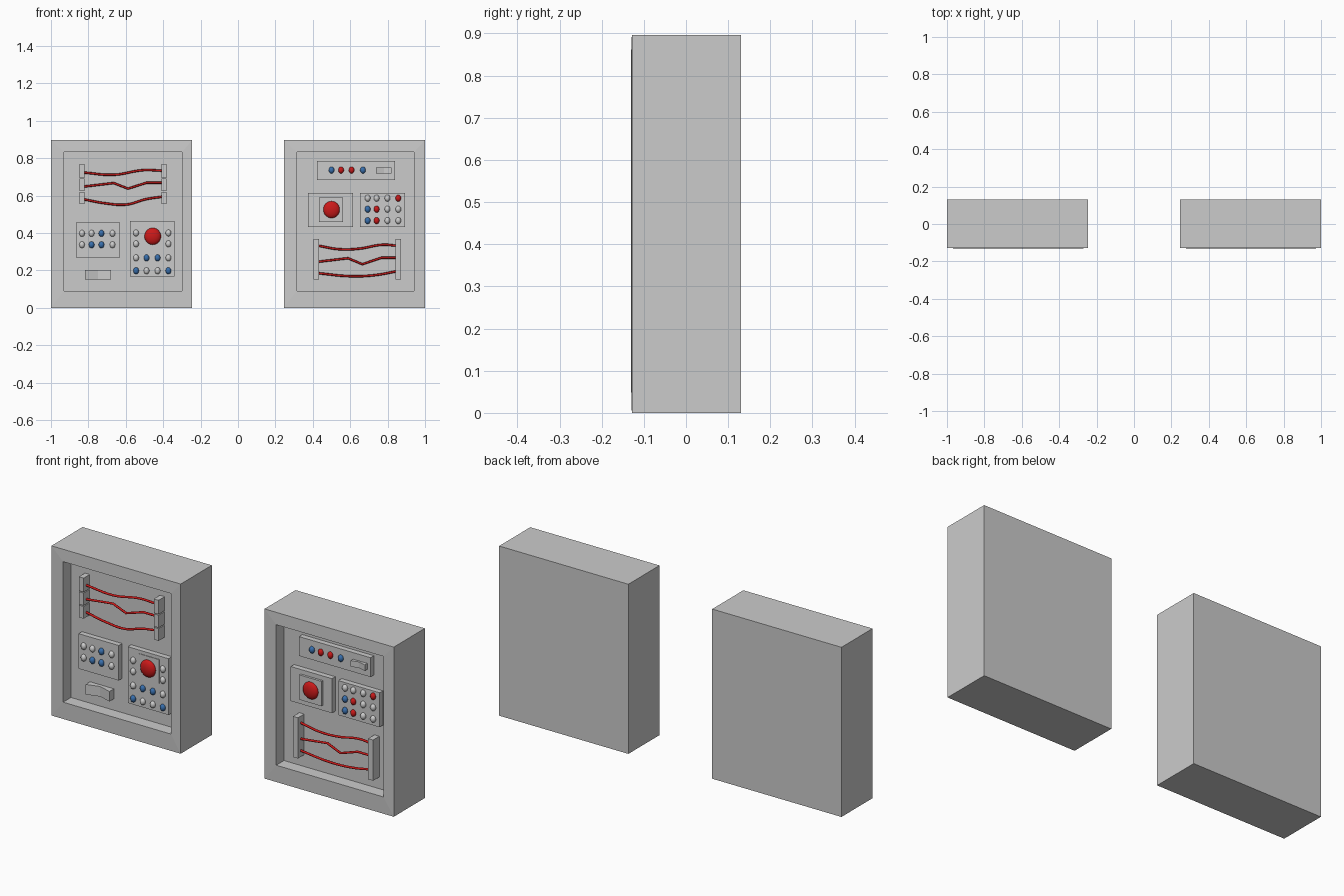
import bpy, bmesh
from mathutils import Matrix

if "Cube" in bpy.data.objects:
    bpy.data.objects.remove(bpy.data.objects["Cube"])

BACK = -0.066   # recess floor
PANEL = -0.094  # face of the button panels


def material(name, rgb):
    m = bpy.data.materials.new(name)
    m.diffuse_color = (*rgb, 1)
    m.use_nodes = True
    m.node_tree.nodes["Principled BSDF"].inputs["Base Color"].default_value = m.diffuse_color
    return m


RED = material("red", (0.6, 0.01, 0.01))
BLUE = material("blue", (0.04, 0.16, 0.42))
COLOURS = {"r": RED, "b": BLUE, "g": None}


def finish(name, bm, mat=None, smooth=False):
    bmesh.ops.recalc_face_normals(bm, faces=bm.faces)
    me = bpy.data.meshes.new(name)
    for f in bm.faces:
        f.smooth = smooth
    bm.to_mesh(me)
    bm.free()
    ob = bpy.data.objects.new(name, me)
    bpy.context.collection.objects.link(ob)
    if mat:
        me.materials.append(mat)
    return ob


def block(name, x0, x1, z0, z1, front, back=BACK + 0.002):
    bm = bmesh.new()
    bmesh.ops.create_cube(bm, size=1, matrix=Matrix.Translation(
        ((x0 + x1) / 2, (front + back) / 2, (z0 + z1) / 2))
        @ Matrix.Diagonal((x1 - x0, back - front, z1 - z0, 1)))
    return finish(name, bm)


def housing(name, x0, x1, ix0, ix1):
    # box with a faintly raised front rim around a recess
    def loop(bm, a, b, lo, hi, y):
        return [bm.verts.new((x, y, z)) for x, z in ((a, lo), (b, lo), (b, hi), (a, hi))]
    bm = bmesh.new()
    loops = [loop(bm, x0, x1, 0, 0.896, 0.131),
             loop(bm, x0, x1, 0, 0.896, -0.1285),
             loop(bm, ix0, ix1, 0.09, 0.832, -0.131),
             loop(bm, ix0, ix1, 0.09, 0.832, BACK)]
    for a, b in zip(loops, loops[1:]):
        for i in range(4):
            j = (i + 1) % 4
            bm.faces.new((a[i], a[j], b[j], b[i]))
    bm.faces.new(loops[0])
    bm.faces.new(loops[-1])
    finish(name, bm)


def dome(name, x, z, rx, ry, rz, y, mat, seg=16):
    bm = bmesh.new()
    bmesh.ops.create_uvsphere(bm, u_segments=seg, v_segments=seg // 2 + 2, radius=1,
                              matrix=Matrix.Translation((x, y, z)) @ Matrix.Diagonal((rx, ry, rz, 1)))
    finish(name, bm, mat, True)


def buttons(name, columns, rows):
    # rows: (height, one colour letter per column, space for none)
    for z, letters in rows:
        for x, c in zip(columns, letters):
            if c != " ":
                dome(name, x, z, 0.015, 0.014, 0.018, PANEL - 0.002, COLOURS[c], 12)


def rocker(name, x0, x1, z0, z1, base, rise):
    # switch with a V-shaped face
    m = (x0 + x1) / 2
    profile = [(x0, base + 0.002), (x0, base - rise), (m, base - rise * 0.45),
               (x1, base - rise), (x1, base + 0.002)]
    bm = bmesh.new()
    face = bm.faces.new([bm.verts.new((x, y, z0)) for x, y in profile])
    ext = bmesh.ops.extrude_face_region(bm, geom=[face])
    bmesh.ops.translate(bm, vec=(0, 0, z1 - z0),
                        verts=[v for v in ext["geom"] if isinstance(v, bmesh.types.BMVert)])
    finish(name, bm)


def wire(name, points, curved):
    cu = bpy.data.curves.new(name, "CURVE")
    cu.dimensions = "3D"
    cu.bevel_depth = 0.006
    cu.bevel_resolution = 2
    sp = cu.splines.new("BEZIER")
    sp.bezier_points.add(len(points) - 1)
    for p, (x, z) in zip(sp.bezier_points, points):
        p.co = (x, -0.093, z)
        p.handle_left_type = p.handle_right_type = "AUTO" if curved else "VECTOR"
    sp.resolution_u = 6 if curved else 1
    cu.materials.append(RED)
    bpy.context.collection.objects.link(bpy.data.objects.new(name, cu))


def wires(x, paths):
    for i, path in enumerate(paths):
        wire("wire", [(x + dx, z) for dx, z in path], i != 1)


# left cabinet
housing("left_cabinet", -1, -0.245, -0.93, -0.30)
for tx in (-0.848, -0.410):
    for z0, z1 in ((0.695, 0.769), (0.624, 0.69), (0.555, 0.619)):
        block("terminal", tx, tx + 0.028, z0, z1, -0.117)
wires(-0.825, [
    [(0, 0.723), (0.16, 0.711), (0.32, 0.736), (0.42, 0.733)],
    [(0, 0.648), (0.16, 0.667), (0.237, 0.637), (0.337, 0.669), (0.42, 0.669)],
    [(0, 0.58), (0.12, 0.558), (0.23, 0.552), (0.33, 0.58), (0.42, 0.594)]])
block("small_panel", -0.866, -0.631, 0.27, 0.455, PANEL)
buttons("small_panel_button", (-0.834, -0.783, -0.73, -0.671),
        [(0.398, "ggbg"), (0.337, "gbbg")])
block("tall_panel", -0.578, -0.34, 0.166, 0.463, PANEL)
block("red_button_plate", -0.516, -0.393, 0.32, 0.445, PANEL - 0.003)
dome("left_red_button", -0.456, 0.382, 0.044, 0.022, 0.045, PANEL - 0.004, RED, 24)
buttons("tall_panel_button", (-0.545, -0.489, -0.43, -0.372),
        [(0.4, "g  g"), (0.342, "g  g"), (0.267, "gbbg"), (0.198, "bggb")])
rocker("left_rocker", -0.818, -0.679, 0.15, 0.203, BACK, 0.037)

# right cabinet
housing("right_cabinet", 0.245, 1, 0.315, 0.941)
block("top_panel", 0.422, 0.84, 0.682, 0.784, PANEL)
buttons("top_panel_button", (0.5, 0.551, 0.607, 0.668), [(0.736, "brrb")])
rocker("right_rocker", 0.738, 0.821, 0.717, 0.749, PANEL, 0.02)
block("red_button_panel", 0.374, 0.615, 0.431, 0.613, PANEL)
block("raised_plate", 0.433, 0.561, 0.458, 0.589, -0.106)
dome("right_red_button", 0.5, 0.525, 0.044, 0.02, 0.045, -0.107, RED, 24)
block("grid_panel", 0.652, 0.893, 0.431, 0.613, PANEL)
buttons("grid_panel_button", (0.693, 0.741, 0.799, 0.857),
        [(0.586, "gggr"), (0.527, "brgg"), (0.466, "brgg")])
for tx in (0.404, 0.843):
    block("tall_terminal", tx, tx + 0.029, 0.152, 0.367, -0.118)
wires(0.428, [
    [(0, 0.332), (0.115, 0.313), (0.22, 0.316), (0.345, 0.337), (0.42, 0.332)],
    [(0, 0.246), (0.16, 0.265), (0.237, 0.233), (0.337, 0.267), (0.42, 0.267)],
    [(0, 0.185), (0.17, 0.169), (0.30, 0.174), (0.42, 0.195)]])
